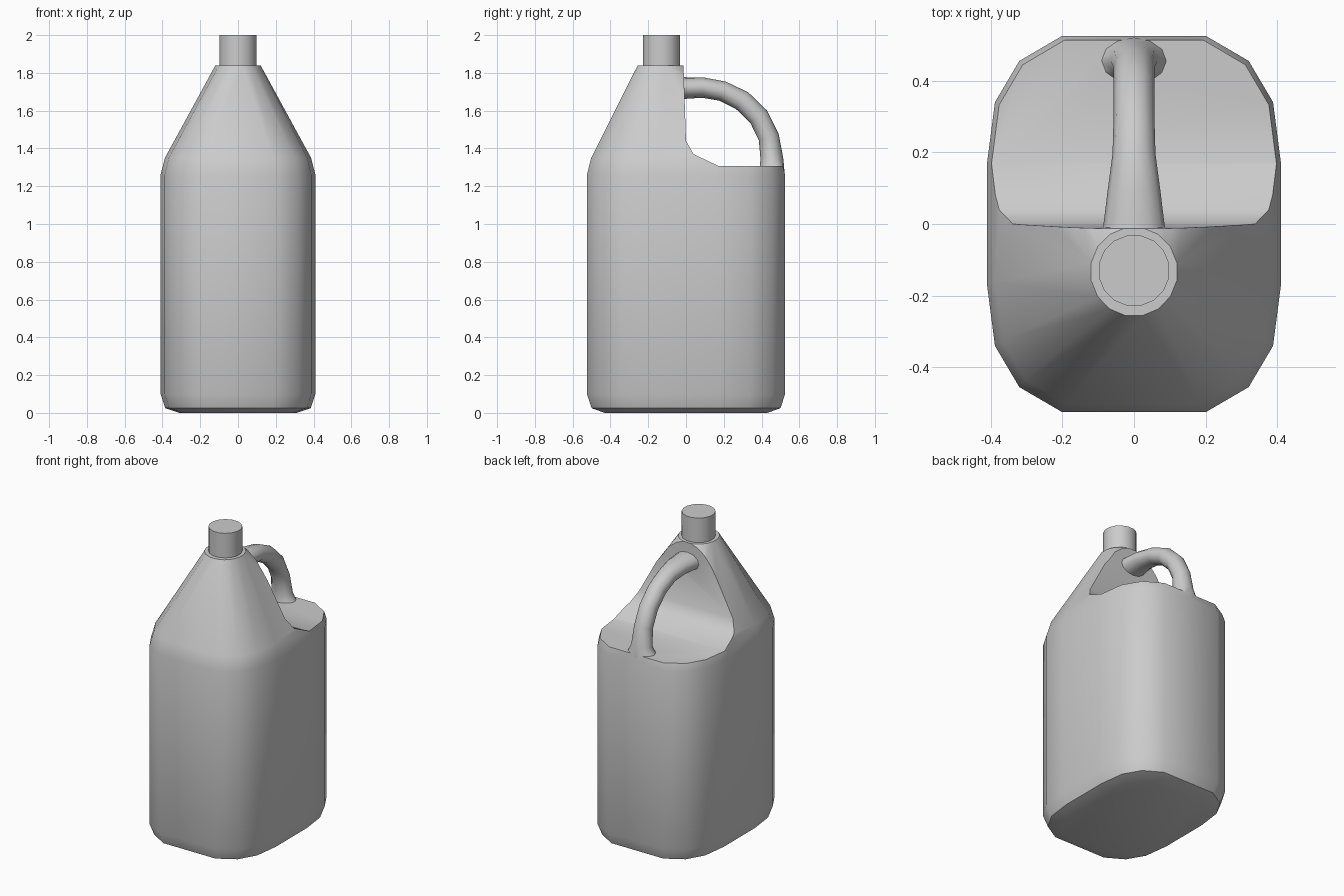
import bpy, bmesh, math
from mathutils import Vector

if "Cube" in bpy.data.objects:
    bpy.data.objects.remove(bpy.data.objects["Cube"])


def make_object(name, bm):
    bmesh.ops.recalc_face_normals(bm, faces=bm.faces)
    me = bpy.data.meshes.new(name)
    bm.to_mesh(me)
    bm.free()
    ob = bpy.data.objects.new(name, me)
    bpy.context.collection.objects.link(ob)
    return ob


def loft(name, rings):
    """Closed skin through equal-length rings, capped at both ends."""
    bm = bmesh.new()
    loops = [[bm.verts.new(p) for p in r] for r in rings]
    n = len(rings[0])
    for a, b in zip(loops, loops[1:]):
        for i in range(n):
            j = (i + 1) % n
            bm.faces.new((a[i], a[j], b[j], b[i]))
    bm.faces.new(loops[0][::-1])
    bm.faces.new(loops[-1])
    return make_object(name, bm)


def circle(rx, ry, cy, z, n=16):
    return [(rx * math.cos(2 * math.pi * (i + 0.5) / n),
             cy + ry * math.sin(2 * math.pi * (i + 0.5) / n), z) for i in range(n)]


def select_only(ob):
    bpy.ops.object.select_all(action='DESELECT')
    ob.select_set(True)
    bpy.context.view_layer.objects.active = ob


def boolean(ob, other, op):
    mod = ob.modifiers.new(op, 'BOOLEAN')
    mod.operation, mod.solver, mod.object = op, 'EXACT', other
    select_only(ob)
    bpy.ops.object.modifier_apply(modifier=mod.name)
    bpy.data.objects.remove(other)


# Rounded-rectangle plan of the jug, mirrored from one quadrant
quad = [(0.41, 0.17), (0.388, 0.34), (0.32, 0.455), (0.2, 0.525)]
plan = (quad + [(-x, y) for x, y in quad[::-1]]
        + [(-x, -y) for x, y in quad] + [(x, -y) for x, y in quad[::-1]])


def body_ring(hx, hy, z):
    return [(x * hx / 0.41, y * hy / 0.525, z) for x, y in plan]


# Jug body tapering to a round shoulder top
body = loft("jug_body", [
    body_ring(0.31, 0.43, 0), body_ring(0.385, 0.5, 0.025), body_ring(0.41, 0.525, 0.1),
    body_ring(0.41, 0.525, 1.26), body_ring(0.387, 0.502, 1.35),
    circle(0.122, 0.125, -0.133, 1.84)])

# Recess behind the neck for the handle
profile = [(-0.012, 1.9), (-0.012, 1.8), (0.0, 1.44), (0.04, 1.37), (0.17, 1.308),
           (0.8, 1.308), (0.8, 1.9)]
cutter = loft("recess_cutter", [[(x, y, z) for y, z in profile] for x in (-0.7, 0.7)])
cutter.hide_render = True
boolean(body, cutter, 'DIFFERENCE')

# Curved handle: centre y, z, half width, half thickness
stations = [(-0.06, 1.72, 0.095, 0.062), (0.0, 1.72, 0.085, 0.057), (0.09, 1.722, 0.074, 0.054),
            (0.195, 1.703, 0.06, 0.053), (0.297, 1.653, 0.057, 0.055),
            (0.385, 1.568, 0.057, 0.055), (0.438, 1.46, 0.057, 0.055),
            (0.454, 1.35, 0.065, 0.06), (0.455, 1.30, 0.095, 0.065), (0.455, 1.23, 0.12, 0.066)]
rings = []
for k, (y, z, w, t) in enumerate(stations):
    a, b = stations[max(k - 1, 0)], stations[min(k + 1, len(stations) - 1)]
    d = Vector((0, b[0] - a[0], b[1] - a[1])).normalized()
    nrm = Vector((0, -d.z, d.y))
    rings.append([Vector((0, y, z)) + Vector((w * math.cos(q), 0, 0)) + nrm * t * math.sin(q)
                  for q in (2 * math.pi * i / 12 for i in range(12))])
handle = loft("handle", rings)
boolean(body, handle, 'UNION')

# Neck with flat cap
neck = loft("neck_cap", [circle(0.1, 0.1, -0.13, z) for z in (1.84, 2.0)])

for ob in (body, neck):
    select_only(ob)
    bpy.ops.object.shade_smooth_by_angle(angle=math.radians(42))
